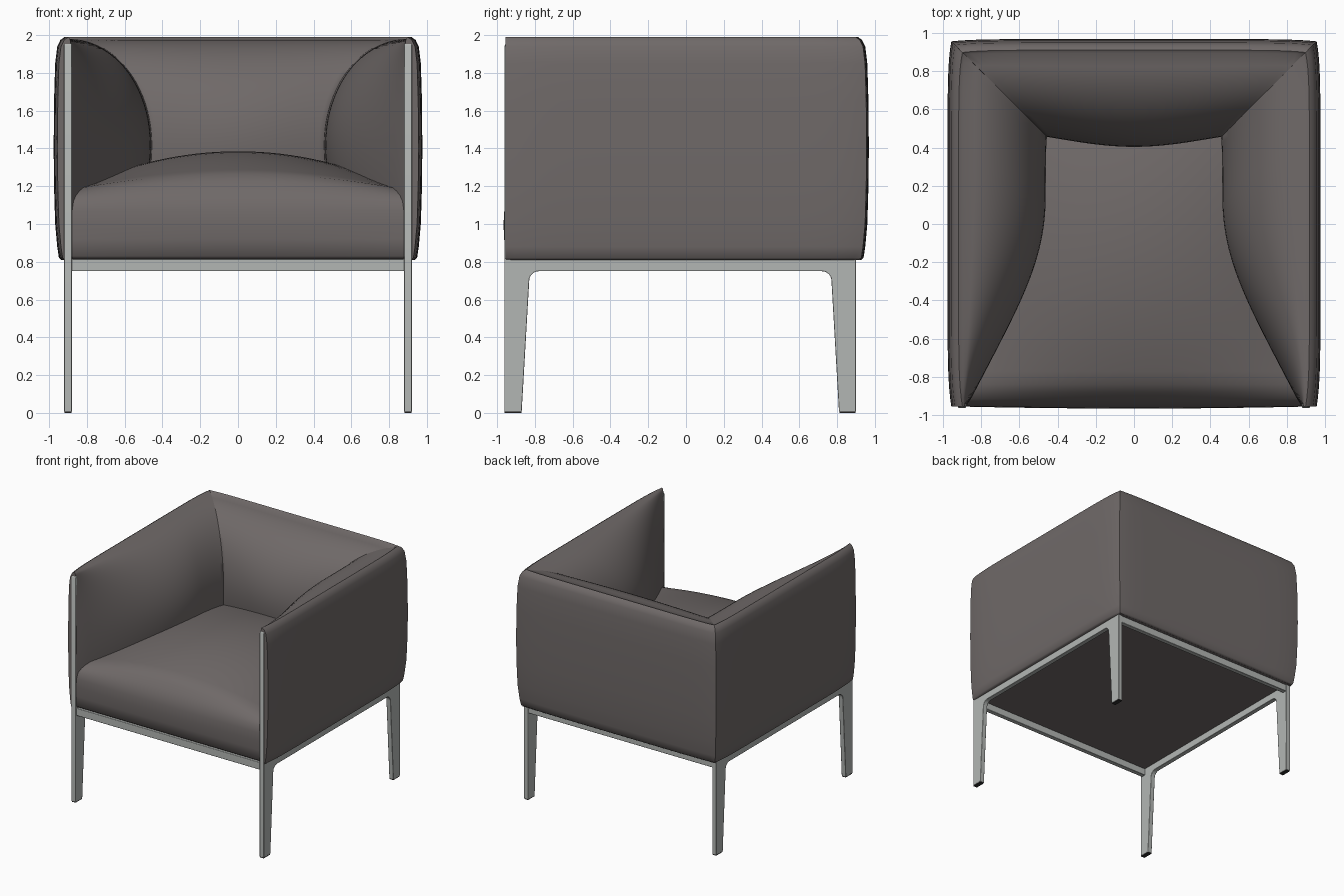
import bpy, bmesh, math

if "Cube" in bpy.data.objects:
    bpy.data.objects.remove(bpy.data.objects["Cube"])


def material(name, rgb):
    m = bpy.data.materials.new(name)
    m.diffuse_color = (*rgb, 1)
    m.use_nodes = True
    m.node_tree.nodes["Principled BSDF"].inputs["Base Color"].default_value = m.diffuse_color
    return m


FABRIC = material("warm grey upholstery", (0.16, 0.142, 0.139))
METAL = material("light grey metal", (0.45, 0.47, 0.455))
DARK = material("dark foot pads", (0.03, 0.028, 0.028))


def finish(name, bm, mat, angle=40, bevel=0):
    bmesh.ops.recalc_face_normals(bm, faces=bm.faces)
    me = bpy.data.meshes.new(name)
    bm.to_mesh(me)
    bm.free()
    me.materials.append(mat)
    me.shade_smooth()
    me.set_sharp_from_angle(angle=math.radians(angle))
    ob = bpy.data.objects.new(name, me)
    bpy.context.collection.objects.link(ob)
    if bevel:
        b = ob.modifiers.new("soft edges", 'BEVEL')
        b.width, b.segments, b.limit_method = bevel, 2, 'ANGLE'
    return ob


def loft(name, rings, mat, angle=50):
    """Closed rings of points joined into a tube with capped ends."""
    bm = bmesh.new()
    vs = [[bm.verts.new(p) for p in r] for r in rings]
    n = len(rings[0])
    for a, b in zip(vs, vs[1:]):
        for i in range(n):
            j = (i + 1) % n
            bm.faces.new((a[i], a[j], b[j], b[i]))
    bm.faces.new(vs[0])
    bm.faces.new(vs[-1])
    return finish(name, bm, mat, angle)


def box(name, x0, x1, y0, y1, z0, z1, mat, bevel=0):
    bm = bmesh.new()
    bmesh.ops.create_cube(bm, size=1)
    for v in bm.verts:
        v.co = ((x0 + x1) / 2 + v.co.x * (x1 - x0),
                (y0 + y1) / 2 + v.co.y * (y1 - y0),
                (z0 + z1) / 2 + v.co.z * (z1 - z0))
    return finish(name, bm, mat, bevel=bevel)


# Cross-section shared by arms and back: (distance from centre, height) loop
OUTER = [(.935, .81), (.948, .82), (.957, .88), (.968, 1.0), (.974, 1.2), (.976, 1.4),
         (.974, 1.65), (.968, 1.85), (.957, 1.94), (.94, 1.975), (.918, 1.99)]


def bulge(z):
    if z > 1.42:
        return math.sqrt(max(0, 1 - ((z - 1.42) / .56) ** 2))
    return 1 - .4 * ((1.42 - z) / .61) ** 2


def section(depth, pinch):
    pts = [(w - pinch, z) for w, z in OUTER]
    for i in range(29):
        z = 1.98 - 1.17 * (i / 28) ** 1.6
        pts.append((.896 - pinch * .3 - depth * bulge(z), z))
    return pts


# Arms: thin at the front, swelling towards a mitred joint with the back
for side, s in (("left", -1), ("right", 1)):
    rings = []
    for i in range(41):
        t = i / 40
        u = min(1, 1.416 * t / 1.1)
        depth = .012 + .422 * math.sin(math.pi / 2 * u) ** .9
        ring = section(depth, .02 * abs(2 * t - 1) ** 8)
        rings.append([(s * w, -.956 + t * (w + .956), z) for w, z in ring])
    loft(side + "_arm", rings, FABRIC)

# Backrest, mitred at both ends
rings = []
for i in range(41):
    t = i / 20 - 1
    ring = section(.49 - .056 * t * t, .008 + .012 * abs(t) ** 8)
    rings.append([(t * w, w, z) for w, z in ring])
loft("backrest", rings, FABRIC)

# Domed seat cushion with a rounded front lip
rings = []
for i in range(33):
    x = -.885 + 1.77 * i / 32
    k = 1 - (x / .885) ** 2
    ring = [(x, .6, .815), (x, -.93, .815), (x, -.948, .83), (x, -.954 - .009 * k, .92),
            (x, -.956 - .01 * k, 1.0), (x, -.953 - .009 * k, 1.07),
            (x, -.94 - .006 * k, 1.12 + .012 * k), (x, -.915, 1.15 + .035 * k),
            (x, -.88, 1.17 + .057 * k)]
    for j in range(22):
        y = -.84 + 1.44 * j / 21
        u = (y + .1) / .8
        ring.append((x, y, 1.385 - .26 * x * x - .14 * k * u * u))
    rings.append(ring)
loft("seat", rings, FABRIC, 60)


# Side frames: both legs, the side rail and the upright in front of the arm
def fillet(cy, cz, r, a0, a1, n=6):
    return [(cy + r * math.cos(math.radians(a0 + (a1 - a0) * i / n)),
             cz + r * math.sin(math.radians(a0 + (a1 - a0) * i / n))) for i in range(n + 1)]


profile = [(-.962, .006), (-.962, 1.94), (-.955, 1.955), (-.94, 1.955), (-.935, .812),
           (.90, .812), (.90, .006), (.81, .006)]
profile += fillet(.72, .70, .05, 0, 90)
profile += fillet(-.78, .70, .05, 90, 180)
profile += [(-.87, .006)]
for side, s in (("left", -1), ("right", 1)):
    bm = bmesh.new()
    face = bm.faces.new([bm.verts.new((s * .88, y, z)) for y, z in profile])
    ext = bmesh.ops.extrude_face_region(bm, geom=[face])
    for v in ext["geom"]:
        if isinstance(v, bmesh.types.BMVert):
            v.co.x = s * .92
    finish(side + "_leg_frame", bm, METAL, bevel=.003)
    # Foot pads
    for part, y0, y1 in (("front", -.96, -.872), ("back", .812, .898)):
        x0, x1 = sorted((s * .882, s * .918))
        box(side + "_" + part + "_foot_pad", x0, x1, y0, y1, 0, .0065, DARK)

# Cross rails and underside panel
box("front_rail", -.885, .885, -.95, -.91, .75, .815, METAL, .004)
box("back_rail", -.885, .885, .855, .895, .75, .815, METAL, .004)
box("underside_panel", -.92, .92, -.93, .92, .809, .83, FABRIC)
